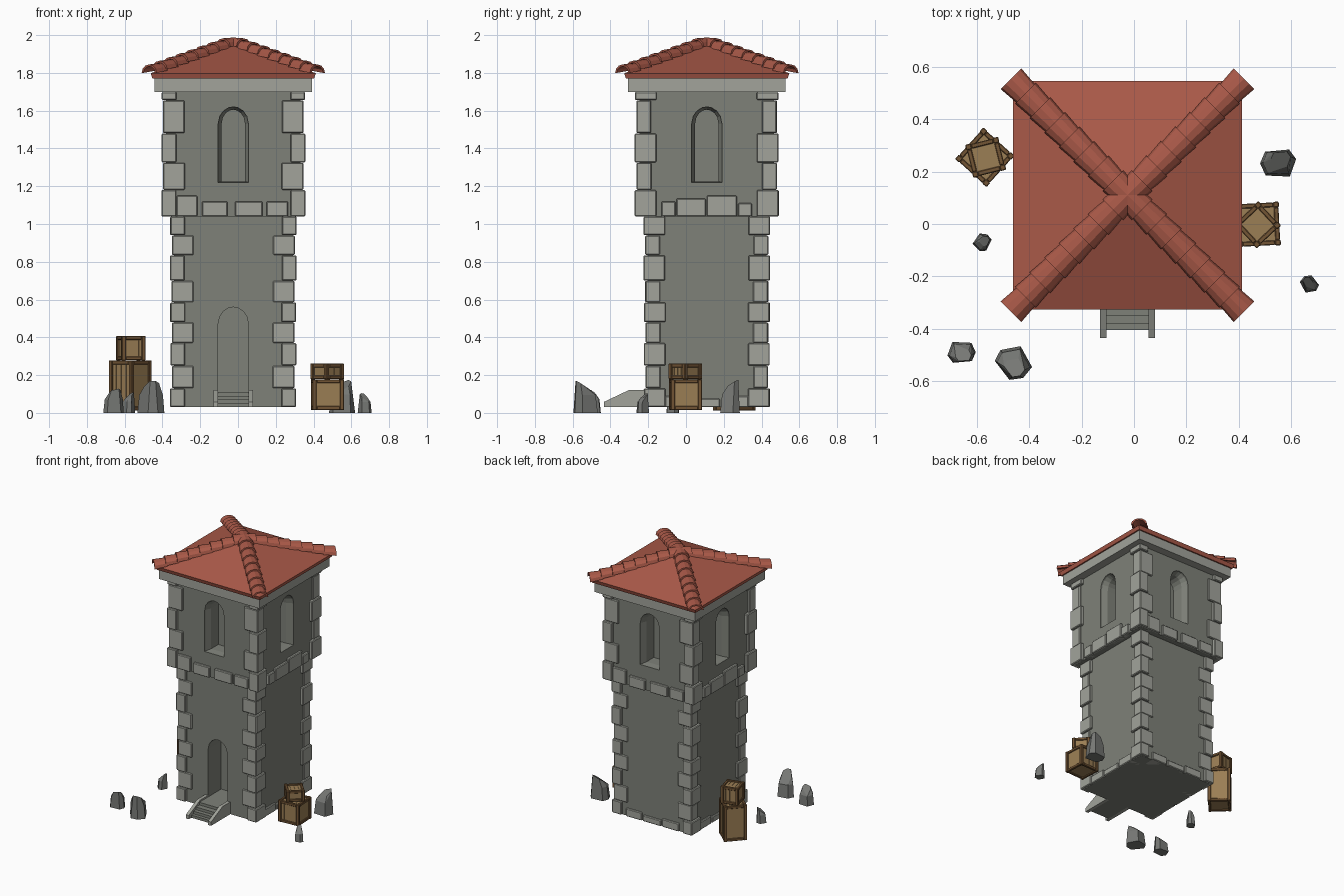
import bpy, bmesh, random
from math import cos, sin, pi, radians
from mathutils import Vector, Matrix

if "Cube" in bpy.data.objects:
    bpy.data.objects.remove(bpy.data.objects["Cube"])

random.seed(4)
CX, CY = -0.025, 0.11          # tower axis


def mat(name, rgb):
    m = bpy.data.materials.new(name)
    m.diffuse_color = (*rgb, 1)
    m.use_nodes = True
    m.node_tree.nodes["Principled BSDF"].inputs["Base Color"].default_value = m.diffuse_color
    return m


WALL = mat("wall_stone", (0.21, 0.22, 0.19))
TRIM = mat("trim_stone", (0.36, 0.37, 0.33))
ROCK = mat("rock_grey", (0.18, 0.185, 0.175))
ROOF = mat("roof_tile", (0.40, 0.10, 0.065))
FRAME = mat("dark_wood", (0.17, 0.09, 0.035))
PANEL = mat("light_wood", (0.33, 0.21, 0.09))


def finish(bm, name, material, bevel=0):
    bmesh.ops.recalc_face_normals(bm, faces=bm.faces)
    me = bpy.data.meshes.new(name)
    bm.to_mesh(me)
    bm.free()
    ob = bpy.data.objects.new(name, me)
    bpy.context.collection.objects.link(ob)
    if material:
        me.materials.append(material)
    if bevel:
        mod = ob.modifiers.new("bevel", "BEVEL")
        mod.width, mod.segments = bevel, 1
    return ob


def box(bm, lo, hi, m=Matrix()):
    lo, hi = Vector(lo), Vector(hi)
    t = Matrix.Translation((lo + hi) / 2) @ Matrix.Diagonal((*(hi - lo), 1))
    bmesh.ops.create_cube(bm, size=1, matrix=m @ t)


def loft(bm, rings):
    """Closed solid through rings of equal point count."""
    vs = [[bm.verts.new(p) for p in r] for r in rings]
    n = len(vs[0])
    for a, b in zip(vs, vs[1:]):
        for i in range(n):
            j = (i + 1) % n
            bm.faces.new((a[i], a[j], b[j], b[i]))
    bm.faces.new(vs[0])
    bm.faces.new(vs[-1])


def side(k):
    """Frame of tower side k: 0 front, 1 right, 2 back, 3 left."""
    return Matrix.Translation((CX, CY, 0)) @ Matrix.Rotation(k * pi / 2, 4, 'Z')


def arch(w, z0, spring, top, y):
    """Pointed arch outline in the local xz plane."""
    pts = [(-w, z0), (w, z0), (w, spring)]
    for t in (0.3, 0.55, 0.8):
        pts.append((w * cos(t * pi / 2), spring + (top - spring) * sin(t * pi / 2)))
    pts.append((0, top))
    pts += [(-x, z) for x, z in pts[5:1:-1]]
    return [Vector((x, y, z)) for x, z in pts]


def cut(ob, cutter):
    cutter.hide_render = True
    mod = ob.modifiers.new("openings", "BOOLEAN")
    mod.object, mod.solver = cutter, 'EXACT'
    dg = bpy.context.evaluated_depsgraph_get()
    me = bpy.data.meshes.new_from_object(ob.evaluated_get(dg))
    ob.modifiers.clear()
    ob.data = me
    bpy.data.objects.remove(cutter)


LW, UW = 0.315, 0.356          # wall half widths

# Lower shaft with recessed doorway
bm = bmesh.new()
box(bm, (-LW, -LW, 0.03), (LW, LW, 1.05), side(0))
shaft = finish(bm, "lower_wall", WALL)
bm = bmesh.new()
loft(bm, [[side(0) @ p for p in arch(0.08, 0.11, 0.47, 0.56, y)] for y in (-0.4, -0.16)])
cut(shaft, finish(bm, "door_cutter", None))

# Overhanging upper room with four splayed windows
bm = bmesh.new()
box(bm, (-UW, -UW, 1.04), (UW, UW, 1.72), side(0))
upper = finish(bm, "upper_wall", WALL)
bm = bmesh.new()
for k in range(4):
    sections = [(0.08, 1.22, 1.62, -0.42), (0.08, 1.22, 1.62, -UW + 0.012),
                (0.062, 1.226, 1.605, -UW + 0.05), (0.062, 1.226, 1.605, -0.22)]
    loft(bm, [[side(k) @ p for p in arch(w, z, 1.53, top, y)] for w, z, top, y in sections])
cut(upper, finish(bm, "window_cutter", None))

# Corner stones, alternating long and short
low = [0.03, 0.13, 0.25, 0.37, 0.48, 0.585, 0.70, 0.835, 0.94, 1.04]
high = [1.04, 1.18, 1.325, 1.48, 1.655, 1.70]
bm = bmesh.new()
for zs, h in ((low, 0.334), (high, 0.38)):
    for k in range(4):
        for i, (a, b) in enumerate(zip(zs, zs[1:])):
            lx, ly = (0.115, 0.078) if (i + k) % 2 else (0.078, 0.115)
            o = h - (0.009 if i % 2 and i + 2 < len(zs) else 0) + random.uniform(-.002, .002)
            box(bm, (o - lx, -o, a + .001), (o, -o + ly, b - .001), side(k))
finish(bm, "corner_stones", TRIM, 0.005)

# Stone course under the upper room, and footing stones
bm = bmesh.new()
rows = [[(-.30, -.19, 1.15), (-.165, -.03, 1.12), (.01, .155, 1.12), (.175, .29, 1.12)],
        [(-.24, -.165, 1.12), (-.16, -.005, 1.135), (0, .16, 1.15), (.165, .24, 1.11)]]
for k in range(4):
    for a, b, z in rows[k % 2]:
        box(bm, (a, -0.374, 1.04), (b, -0.33, z), side(k))
    if k:
        for a, b, z in ((-.22, -.09, .09), (-.08, .07, .075), (.08, .22, .09)):
            box(bm, (a, -0.328, 0.03), (b, -0.24, z), side(k))
finish(bm, "course_stones", TRIM, 0.005)

# Cornice
bm = bmesh.new()
box(bm, (-.418, -.418, 1.70), (.418, .418, 1.772), side(0))
finish(bm, "cornice", TRIM)

# Hipped roof
bm = bmesh.new()
loft(bm, [[Vector((CX + sx * h, CY + sy * h, z)) for sx, sy in ((-1, -1), (1, -1), (1, 1), (-1, 1))]
          for h, z in ((0.428, 1.77), (0.437, 1.798), (0.004, 1.968))])
finish(bm, "roof", ROOF)

# Half-round ridge tiles along the four hips
bm = bmesh.new()
N, LEN = 8, 0.63
for k in range(4):
    ang = pi / 4 + k * pi / 2
    d, p = Vector((cos(ang), sin(ang), 0)), Vector((-sin(ang), cos(ang), 0))

    def ring(s, r, lift):
        z = 1.954 - 0.158 * s / LEN + lift
        c = Vector((CX, CY, z)) + d * s
        arc = [(rr, pi * i / 6) for rr, order in ((r, range(7)), (r - .013, range(6, -1, -1))) for i in order]
        return [c + p * rr * cos(a) + Vector((0, 0, 0.8 * rr * sin(a))) for rr, a in arc]

    for i in range(N):
        s = LEN * i / N
        e = LEN * (i + 1) / N
        loft(bm, [ring(max(s - 0.012, 0), 0.049, -0.006), ring(e, 0.056, 0.004)])
finish(bm, "ridge_tiles", ROOF)

# Entrance steps with sloping cheek walls
bm = bmesh.new()
for y, z in ((-.405, .05), (-.38, .07), (-.35, .09), (-.31, .11)):
    box(bm, (-.108, y, .03), (.058, -.2, z))
finish(bm, "steps", WALL)
bm = bmesh.new()
prof = [(-.435, .03), (-.2, .03), (-.2, .122), (-.30, .122), (-.435, .058)]
for x0 in (-.13, .055):
    loft(bm, [[Vector((x, y, z)) for y, z in prof] for x in (x0, x0 + .025)])
finish(bm, "step_cheeks", TRIM)


# Crates: plank core inside a frame of beams
def crate(name, x, y, z, w, h, deg):
    m = Matrix.Translation((x, y, z)) @ Matrix.Rotation(radians(deg), 4, 'Z')
    r, t, g = w / 2, 0.022, 0.009
    bm = bmesh.new()
    box(bm, (-r + g + .004, -r + g + .004, g), (r - g - .004, r - g - .004, h - g - .003), m)
    step = 2 * (r - g) / 4
    for i in range(4):
        a = -r + g + i * step
        box(bm, (a + .001, -r + g, g), (a + step - .001, r - g, h - g), m)
    finish(bm, name + "_planks", PANEL)
    bm = bmesh.new()
    for a in (-r, r - t):
        for b in (-r, r - t):
            box(bm, (a, b, 0), (a + t, b + t, h), m)
        for c in (0, h - t):
            box(bm, (a + .002, -r + t, c + .001), (a + t - .002, r - t, c + t - .001), m)
            box(bm, (-r + t, a + .002, c + .001), (r - t, a + t - .002, c + t - .001), m)
    finish(bm, name + "_frame", FRAME, 0.003)


crate("tall_crate", -.57, .255, .012, .162, .266, -42)
crate("tall_crate_top", -.567, .255, .278, .13, .13, 14)
crate("short_crate", .474, -.002, .015, .167, .163, 3)
crate("short_crate_top", .472, -.003, .178, .128, .084, 43)


# Rocks: leaning, slant-topped hulls
def rock(i, x, y, sx, sy, h, lean):
    bm = bmesh.new()
    a0 = radians(lean)
    for z, s, off in ((0, 1, 0), (.55, .88, .06), (1, .55, .28)):
        for j in range(6):
            a = j * pi / 3 + (0.25, -0.1, 0.3, 0, -0.25, 0.15)[(j + i) % 6]
            px, py = s * cos(a) + off * cos(a0), s * sin(a) + off * sin(a0)
            lead = px * cos(a0) + py * sin(a0)
            zz = z - (0.25 * (0.85 - lead) if z == 1 else 0)
            bm.verts.new((x + px * sx / 2, y + py * sy / 2, min(zz, 1) * h))
    bmesh.ops.convex_hull(bm, input=bm.verts)
    bmesh.ops.dissolve_limit(bm, angle_limit=0.2, verts=bm.verts, edges=bm.edges)
    finish(bm, f"rock_{i}", ROCK)


for i, args in enumerate([(.552, .232, .14, .13, .175, 60), (.67, -.23, .075, .07, .105, 120),
                          (-.58, -.07, .075, .07, .11, 30), (-.66, -.49, .11, .10, .13, -60),
                          (-.46, -.53, .145, .135, .172, -80)]):
    rock(i, *args)
